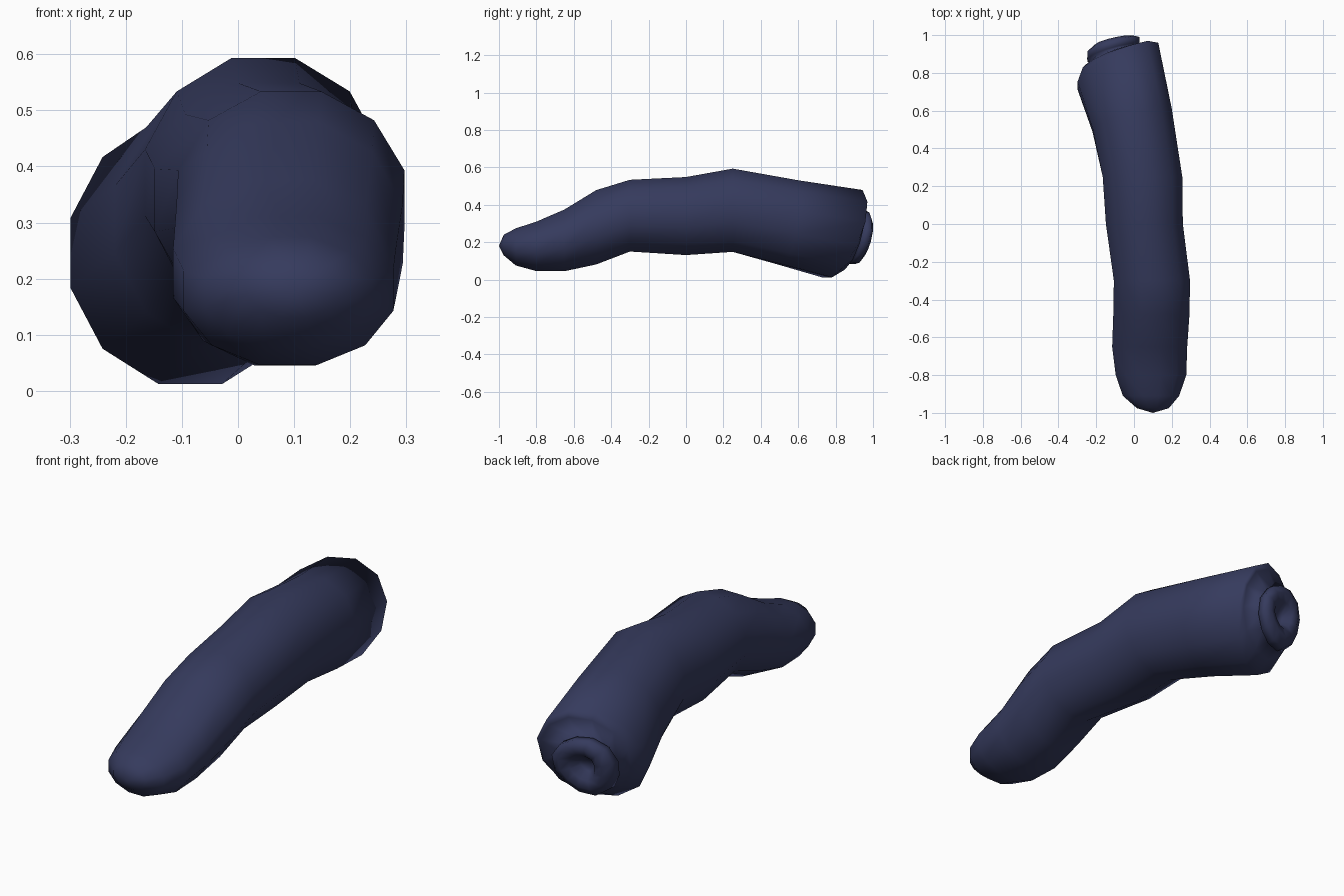
import bpy, bmesh, math

if "Cube" in bpy.data.objects:
    bpy.data.objects.remove(bpy.data.objects["Cube"])

SIDES = 12

# Body sections: y, x centre, z centre, x radius, z radius
BODY = [
    (-.975, .10, .185, .085, .055),
    (-.91, .09, .175, .15, .10),
    (-.80, .09, .178, .188, .133),
    (-.65, .083, .21, .20, .166),
    (-.48, .092, .28, .203, .20),
    (-.30, .095, .342, .203, .193),
    (0, .055, .34, .205, .21),
    (.25, .045, .371, .212, .224),
    (.55, -.01, .305, .211, .227),
    (.835, -.085, .246, .215, .235),
]
# Tied end: y and radius of the rim, neck, knot and dimple
KNOT = [(.88, .192), (.895, .12), (.905, .138), (.945, .135),
        (.968, .098), (.955, .06), (.915, .03)]


def ring(bm, y, x, z, rx, rz, tilt, wobble=0):
    """One cross-section, leaning back by tilt towards +x and +z."""
    k = 1 / math.cos(math.pi / SIDES) ** .8
    verts = []
    for i in range(SIDES):
        t = 2 * math.pi * (i + .5) / SIDES
        f = k * (1 + wobble * math.sin(3 * t + 1))
        dx, dz = rx * f * math.cos(t), rz * f * math.sin(t)
        verts.append(bm.verts.new((x + dx, y + tilt * (dx + .73 * dz), z + dz)))
    return verts


# Sausage skin lofted from front tip to tied end
bm = bmesh.new()
rings = [ring(bm, *s, max(0, (s[0] - .25) * .82)) for s in BODY]
for n, (y, r) in enumerate(KNOT):
    x, z = (-.08, .25) if n == 0 else (-.112, .228)
    rings.append(ring(bm, y, x, z, r, r * 1.03, .33 - .02 * n, .015 * n))
for r, q in zip(rings, rings[1:]):
    for i in range(SIDES):
        j = (i + 1) % SIDES
        bm.faces.new((r[i], r[j], q[j], q[i]))

# Rounded front tip and dimple bottom
for r, co in ((rings[0], (.10, -1, .18)), (rings[-1], (-.11, .905, .22))):
    tip = bm.verts.new(co)
    for i in range(SIDES):
        bm.faces.new((tip, r[i], r[(i + 1) % SIDES]))
bmesh.ops.recalc_face_normals(bm, faces=bm.faces)

mesh = bpy.data.meshes.new("sausage")
bm.to_mesh(mesh)
bm.free()
for p in mesh.polygons:
    p.use_smooth = True
sausage = bpy.data.objects.new("sausage", mesh)
bpy.context.collection.objects.link(sausage)

# Dark blue skin
mat = bpy.data.materials.new("dark_blue")
mat.diffuse_color = (.036, .043, .11, 1)
mat.use_nodes = True
mat.node_tree.nodes["Principled BSDF"].inputs["Base Color"].default_value = mat.diffuse_color
mesh.materials.append(mat)
